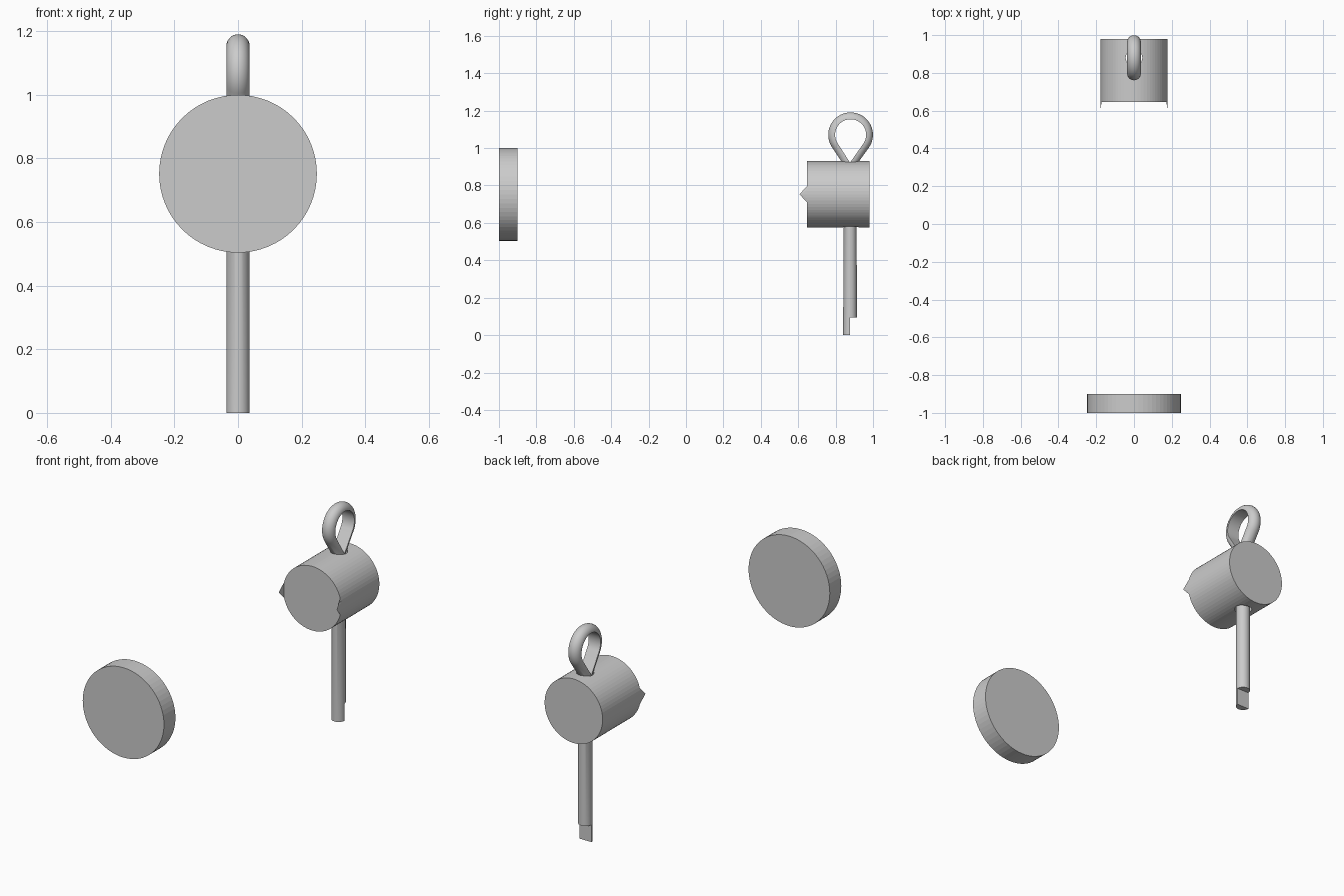
import bpy, bmesh
from math import sin, cos, asin, pi, radians, sqrt
from mathutils import Vector

if "Cube" in bpy.data.objects:
    bpy.data.objects.remove(bpy.data.objects["Cube"])

ZC = 0.753      # height of the shared axis
PIN_R = 0.177   # pin barrel radius
CY = 0.88       # cotter centre in y


def mesh_object(name, bm):
    bmesh.ops.recalc_face_normals(bm, faces=bm.faces[:])
    me = bpy.data.meshes.new(name)
    bm.to_mesh(me)
    bm.free()
    ob = bpy.data.objects.new(name, me)
    bpy.context.collection.objects.link(ob)
    return ob


def cylinder(name, r, depth, loc, rot=(0, 0, 0), sides=64):
    bpy.ops.mesh.primitive_cylinder_add(vertices=sides, radius=r, depth=depth,
                                        location=loc, rotation=rot)
    ob = bpy.context.object
    ob.name = name
    return ob


# Separate round disc at the front
cylinder("end_disc", 0.248, 0.1, (0, -0.95, ZC - 0.001), (pi / 2, 0, 0))

# Pin barrel with a cross-drilled hole
barrel = cylinder("pin_barrel", PIN_R, 0.333, (0, 0.8135, ZC), (pi / 2, 0, 0))
drill = cylinder("hole_cutter", 0.044, 1.0, (0, CY, ZC), sides=32)
drill.hide_render = True
mod = barrel.modifiers.new("hole", 'BOOLEAN')
mod.operation = 'DIFFERENCE'
mod.solver = 'EXACT'
mod.object = drill
bpy.context.view_layer.objects.active = barrel
bpy.ops.object.modifier_apply(modifier=mod.name)
bpy.data.objects.remove(drill, do_unlink=True)

# Pointed teeth on both sides of the barrel's front rim
for side, name in ((-1, "left_tooth"), (1, "right_tooth")):
    bm = bmesh.new()
    base = []
    for dz in (-0.045, -0.022, 0, 0.022, 0.045):
        x = side * sqrt(PIN_R ** 2 - dz ** 2)
        base.append(bm.verts.new((x, 0.648, ZC + dz)))
    tip = bm.verts.new((side * PIN_R, 0.607, ZC))
    for a, b in zip(base, base[1:] + base[:1]):
        bm.faces.new((a, b, tip))
    bm.faces.new(base)
    mesh_object(name, bm)

# Cotter path in (y, z): long leg, loop, short leg
r, loop_z, vee_z = 0.083, 1.071, 0.922
a = asin(r / (loop_z - vee_z))
path = [Vector((CY - 0.003, 0.0)), Vector((CY - 0.003, vee_z))]
N = 40
for i in range(N + 1):
    t = pi + a - (pi + 2 * a) * i / N
    path.append(Vector((CY + r * cos(t), loop_z + r * sin(t))))
path += [Vector((CY - 0.003, vee_z)), Vector((CY - 0.003, 0.095))]

# Half-round wire swept along the path, flat side inwards
bm = bmesh.new()
rings = []
for i, p in enumerate(path):
    t = Vector((0, 0))
    if i > 0:
        t += (p - path[i - 1]).normalized()
    if i < len(path) - 1:
        t += (path[i + 1] - p).normalized()
    t.normalize()
    out = Vector((-t.y, t.x))
    ring = []
    for k in range(15):
        u = pi * k / 14
        q = p + out * 0.0365 * sin(u)
        ring.append(bm.verts.new((0.0365 * cos(u), q.x, q.y)))
    rings.append(ring)
for r0, r1 in zip(rings, rings[1:]):
    for k in range(15):
        j = (k + 1) % 15
        bm.faces.new((r0[k], r0[j], r1[j], r1[k]))
bm.faces.new(rings[0])
bm.faces.new(rings[-1])
cotter = mesh_object("cotter_pin", bm)
bpy.ops.object.select_all(action='DESELECT')
cotter.select_set(True)
bpy.context.view_layer.objects.active = cotter
bpy.ops.object.shade_smooth_by_angle(angle=radians(30))
